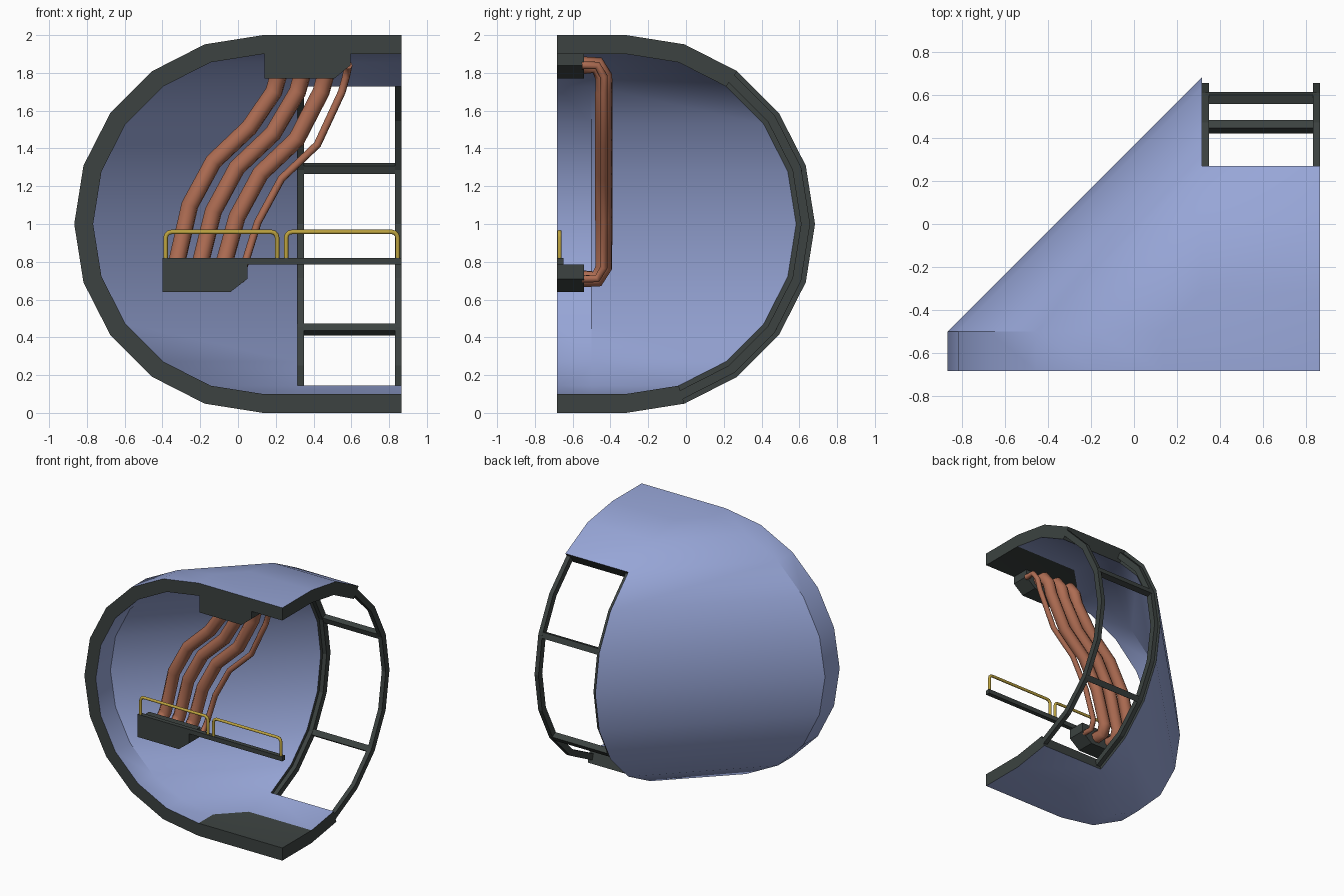
import bpy, bmesh
from math import sin, cos, radians
from mathutils import Matrix, Vector

if "Cube" in bpy.data.objects:
    bpy.data.objects.remove(bpy.data.objects["Cube"], do_unlink=True)


def material(name, color):
    m = bpy.data.materials.new(name)
    m.use_nodes = True
    m.diffuse_color = (*color, 1)
    node = next(n for n in m.node_tree.nodes if n.type == "BSDF_PRINCIPLED")
    node.inputs["Base Color"].default_value = (*color, 1)
    return m


BLUE = material("pale blue shell", (0.31, 0.38, 0.68))
DARK = material("dark grey metal", (0.045, 0.055, 0.052))
COPPER = material("copper", (0.42, 0.15, 0.085))
YELLOW = material("rail yellow", (0.50, 0.36, 0.05))


def finish(bm, name, mats, smooth=False):
    bmesh.ops.recalc_face_normals(bm, faces=bm.faces)
    mesh = bpy.data.meshes.new(name)
    bm.to_mesh(mesh)
    bm.free()
    for m in mats:
        mesh.materials.append(m)
    ob = bpy.data.objects.new(name, mesh)
    bpy.context.collection.objects.link(ob)
    if smooth:
        bpy.ops.object.select_all(action="DESELECT")
        ob.select_set(True)
        bpy.context.view_layer.objects.active = ob
        bpy.ops.object.shade_smooth_by_angle(angle=radians(30))
    return ob


def prism(name, outline, y0, y1):
    """Extrude an (x, z) outline from y0 to y1."""
    bm = bmesh.new()
    face = bm.faces.new([bm.verts.new((x, y0, z)) for x, z in outline])
    ext = bmesh.ops.extrude_face_region(bm, geom=[face])["geom"]
    verts = [v for v in ext if isinstance(v, bmesh.types.BMVert)]
    bmesh.ops.translate(bm, verts=verts, vec=(0, y1 - y0, 0))
    return finish(bm, name, [DARK])


def tube(name, points, radius, mat, res=2):
    cu = bpy.data.curves.new(name, "CURVE")
    cu.dimensions = "3D"
    cu.bevel_depth = radius
    cu.bevel_resolution = res
    cu.use_fill_caps = True
    sp = cu.splines.new("POLY")
    sp.points.add(len(points) - 1)
    for p, co in zip(sp.points, points):
        p.co = (*co, 1)
    sp.use_smooth = True
    cu.materials.append(mat)
    ob = bpy.data.objects.new(name, cu)
    bpy.context.collection.objects.link(ob)
    return ob


# Corner shell: half-round section running along y, across a diagonal, then along x
CX, CY = 0.133, -0.317
FRONT, BEND_Y, BEND_X, SIDE = -0.683, -0.5, 0.316, 0.866
ANGLES = [radians(90 - 18 * i) for i in range(11)]
WINDOW = range(2, 9)


def sheet(bm, r):
    rows = []
    for a in ANGLES:
        c, z = r * cos(a), 1 + r * sin(a)
        plan = [(CX - c, FRONT), (CX - c, BEND_Y), (BEND_X, CY + c), (SIDE, CY + c)]
        rows.append([bm.verts.new((x, y, z)) for x, y in plan])
    faces = []
    for i in range(10):
        for j in range(3):
            if j == 2 and i in WINDOW:
                continue
            a, b = rows[i], rows[i + 1]
            faces.append(bm.faces.new((a[j], a[j + 1], b[j + 1], b[j])))
    flats, corners = [], []
    for row in (rows[0], rows[-1]):
        corner = bm.verts.new((SIDE, FRONT, row[0].co.z))
        flats.append(bm.faces.new(row + [corner]))
        corners.append(corner)
    return [v for row in rows for v in row] + corners, faces, flats


bm = bmesh.new()
outer, outer_faces, _ = sheet(bm, 1.0)
rim = [e for e in bm.edges if e.is_boundary]
inner, _, inner_flats = sheet(bm, 0.9)
match = dict(zip(outer, inner))
dark_faces = list(inner_flats)
for e in rim:
    a, b = e.verts
    dark_faces.append(bm.faces.new((a, b, match[b], match[a])))
for f in dark_faces:
    f.material_index = 1
for v in [v for v in bm.verts if not v.link_faces]:
    bm.verts.remove(v)
finish(bm, "corner_shell", [BLUE, DARK], smooth=True)

# Window posts following the curve, and cross bars
POST_W, BAR, R = 0.034, 0.045, 0.95
for name, x0 in (("inner_window_post", BEND_X), ("outer_window_post", SIDE - POST_W)):
    bm = bmesh.new()
    rings = []
    for a in ANGLES[2:10]:
        ring = []
        for x, r in ((x0, R - 0.024), (x0 + POST_W, R - 0.024),
                     (x0 + POST_W, R + 0.024), (x0, R + 0.024)):
            ring.append(bm.verts.new((x, CY + r * cos(a), 1 + r * sin(a))))
        rings.append(ring)
    for p, q in zip(rings, rings[1:]):
        for k in range(4):
            n = (k + 1) % 4
            bm.faces.new((p[k], p[n], q[n], q[k]))
    bm.faces.new(rings[0])
    bm.faces.new(rings[-1])
    finish(bm, name, [DARK])

for name, deg in (("upper_window_bar", 18), ("lower_window_bar", -36)):
    a = radians(deg)
    bm = bmesh.new()
    place = (Matrix.Translation(((BEND_X + SIDE) / 2, CY + R * cos(a), 1 + R * sin(a)))
             @ Matrix.Rotation(a, 4, "X")
             @ Matrix.Diagonal((SIDE - BEND_X - POST_W, BAR, BAR, 1)))
    bmesh.ops.create_cube(bm, size=1, matrix=place)
    finish(bm, name, [DARK])

# Pipe boxes and walkway ledge
BOX_BACK = -0.54
prism("upper_pipe_box", [(0.14, 1.91), (0.14, 1.77), (0.51, 1.77), (0.595, 1.84),
                         (0.595, 1.91)], FRONT, BOX_BACK)
prism("lower_pipe_box", [(-0.4, 0.785), (-0.4, 0.64), (-0.04, 0.64), (0.05, 0.71),
                         (0.05, 0.785)], FRONT, BOX_BACK)
prism("walkway_ledge", [(-0.4, 0.785), (SIDE, 0.785), (SIDE, 0.82), (-0.4, 0.82)],
      FRONT, -0.648)

# Pipes: one path repeated sideways, with the knees dropping slightly
PATH = [(0.225, -0.55, 1.84, 0), (0.225, -0.47, 1.84, 0), (0.212, -0.435, 1.78, 0),
        (0.19, -0.435, 1.70, 0), (0.06, -0.435, 1.51, 1), (-0.13, -0.435, 1.33, 1),
        (-0.255, -0.435, 1.10, 1), (-0.33, -0.435, 0.77, 0), (-0.34, -0.47, 0.71, 0),
        (-0.34, -0.55, 0.71, 0)]
for k, (dx, r) in enumerate(((0, 0.047), (0.125, 0.047), (0.25, 0.047), (0.36, 0.021))):
    pts = [(x + dx, y, z - 0.25 * dx * knee) for x, y, z, knee in PATH]
    tube(f"pipe_{k + 1}", pts, r, COPPER)

# Hand rails with rounded corners
RAIL_Y, TOP, BEND = -0.67, 0.958, 0.03
for name, x0, x1 in (("first_hand_rail", -0.383, 0.207), ("second_hand_rail", 0.255, 0.845)):
    half = [(x0, 0.81)]
    for t in (0, 30, 60, 90):
        t = radians(t)
        half.append((x0 + BEND * (1 - cos(t)), TOP - BEND * (1 - sin(t))))
    loop = half + [(x0 + x1 - x, z) for x, z in reversed(half)]
    tube(name, [(x, RAIL_Y, z) for x, z in loop], 0.012, YELLOW, 1)
